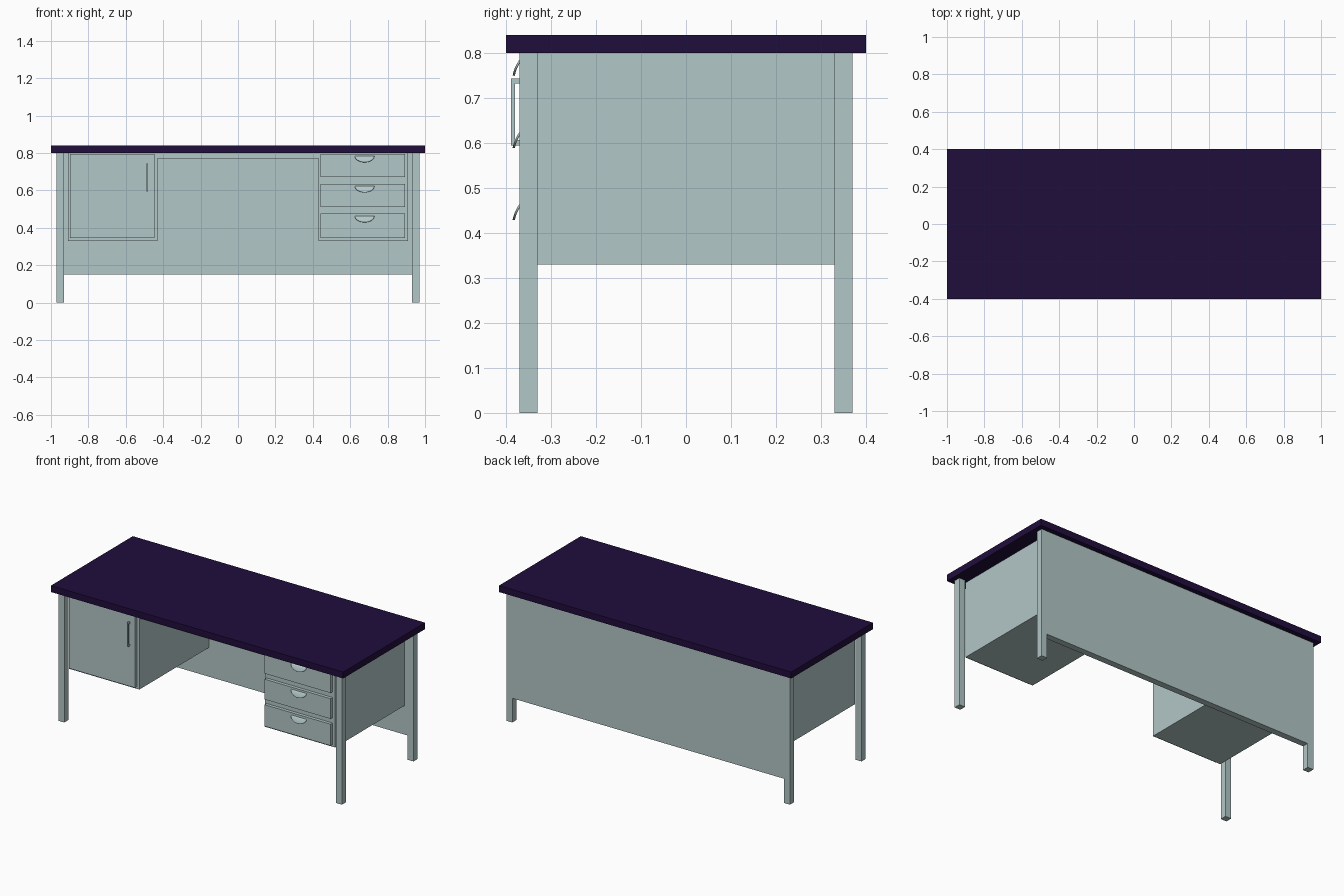
import bpy, bmesh, math

if "Cube" in bpy.data.objects:
    bpy.data.objects.remove(bpy.data.objects["Cube"])


def material(name, rgb):
    m = bpy.data.materials.new(name)
    m.diffuse_color = (*rgb, 1)
    m.use_nodes = True
    m.node_tree.nodes["Principled BSDF"].inputs["Base Color"].default_value = m.diffuse_color
    return m


GREY = material("pale grey green", (0.45, 0.57, 0.57))
PURPLE = material("dark purple", (0.0144, 0.0040, 0.045))


def finish(bm, name, mat):
    bmesh.ops.recalc_face_normals(bm, faces=bm.faces)
    me = bpy.data.meshes.new(name)
    bm.to_mesh(me)
    bm.free()
    me.materials.append(mat)
    ob = bpy.data.objects.new(name, me)
    bpy.context.collection.objects.link(ob)
    return ob


def box(name, x, y, z, mat=GREY):
    bm = bmesh.new()
    bmesh.ops.create_cube(bm, size=1)
    for v in bm.verts:
        for i, (a, b) in enumerate((x, y, z)):
            v.co[i] = a if v.co[i] < 0 else b
    return finish(bm, name, mat)


def prism(name, pts, to3d, offset, mat=GREY):
    bm = bmesh.new()
    f = bm.faces.new([bm.verts.new(to3d(*p)) for p in pts])
    r = bmesh.ops.extrude_face_region(bm, geom=[f])
    verts = [g for g in r["geom"] if isinstance(g, bmesh.types.BMVert)]
    bmesh.ops.translate(bm, verts=verts, vec=offset)
    return finish(bm, name, mat)


# desk top
box("desk_top", (-1, 1), (-0.4, 0.4), (0.8, 0.84), PURPLE)

# legs
for sx, side in ((-1, "left"), (1, "right")):
    for sy, end in ((-1, "front"), (1, "back")):
        box(f"{end}_{side}_leg", sorted((sx * 0.93, sx * 0.97)),
            sorted((sy * 0.33, sy * 0.37)), (0, 0.8))

# back panel, flush with the legs
box("back_panel", (-0.93, 0.93), (0.33, 0.37), (0.15, 0.8))

# carcass: two pedestals joined by a thin upper board
half = [(0.43, 0.77), (0.43, 0.33), (0.91, 0.33), (0.91, 0.8)]
outline = half + [(-x, z) for x, z in reversed(half)]
prism("carcass", outline, lambda x, z: (x, -0.35, z), (0, 0.68, 0))

# cupboard door and drawer fronts
box("cupboard_door", (-0.898, -0.447), (-0.37, -0.35), (0.344, 0.793))
for i, z in enumerate(((0.67, 0.793), (0.51, 0.635), (0.344, 0.477))):
    box(f"drawer_front_{i + 1}", (0.441, 0.893), (-0.37, -0.35), z)

# door handle: a squared bracket
bracket = [(-0.37, 0.595), (-0.389, 0.595), (-0.389, 0.744), (-0.37, 0.744),
           (-0.37, 0.732), (-0.38, 0.732), (-0.38, 0.607), (-0.37, 0.607)]
prism("door_handle", bracket, lambda y, z: (-0.489, y, z), (0.009, 0, 0))

# drawer pulls: curved lips with a rounded lower edge
for n, top in enumerate((0.783, 0.622, 0.462)):
    bm = bmesh.new()
    rows, cols, grid = 8, 12, []
    for r in range(rows + 1):
        a = math.radians(88 * r / rows)
        t = math.sin(a)
        w = 0.052 * max(math.cos(a), 0.2)
        y = -0.369 - 0.014 * min(1, 1.6 * t - 0.6 * t * t)
        grid.append([bm.verts.new((0.677 + w * (2 * c / cols - 1), y, top - 0.033 * t))
                     for c in range(cols + 1)])
    for r in range(rows):
        for c in range(cols):
            bm.faces.new((grid[r][c], grid[r][c + 1], grid[r + 1][c + 1], grid[r + 1][c]))
    pull = finish(bm, f"drawer_pull_{n + 1}", GREY)
    mod = pull.modifiers.new("thickness", "SOLIDIFY")
    mod.thickness = 0.005
    mod.offset = 0
    bpy.ops.object.select_all(action="DESELECT")
    pull.select_set(True)
    bpy.context.view_layer.objects.active = pull
    bpy.ops.object.shade_smooth_by_angle(angle=math.radians(35))
